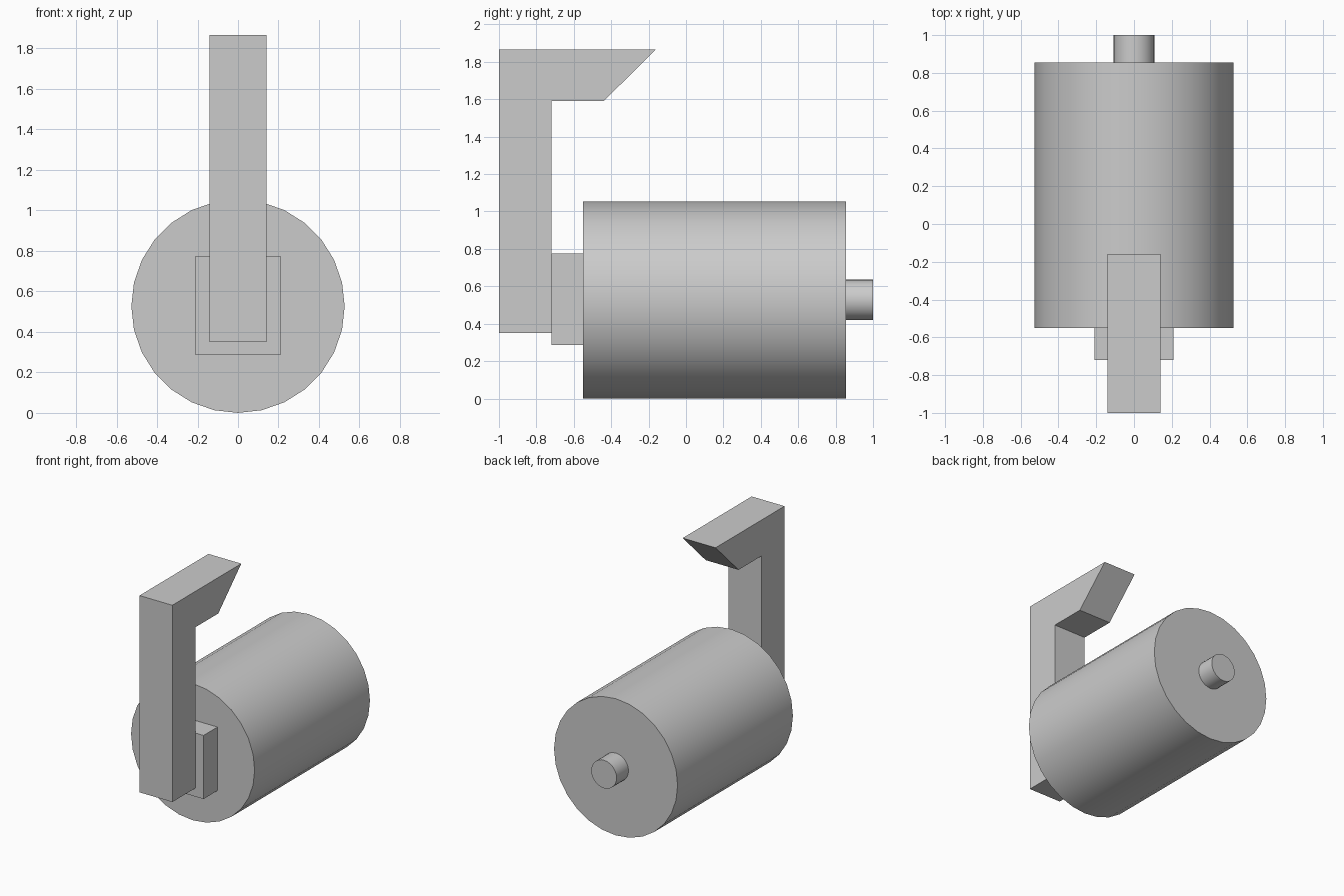
import bpy
import bmesh
import math

cube = bpy.data.objects.get("Cube")
if cube:
    bpy.data.objects.remove(cube, do_unlink=True)

grey = bpy.data.materials.new("plain grey")
grey.use_nodes = True
COLOUR = (0.6, 0.6, 0.6, 1)
grey.diffuse_color = COLOUR
grey.node_tree.nodes["Principled BSDF"].inputs["Base Color"].default_value = COLOUR

AXIS_Z = 0.527


def extrude_profile(name, points, half_width):
    """Side profile of (y, z) points, extruded evenly about x = 0."""
    bm = bmesh.new()
    face = bm.faces.new([bm.verts.new((-half_width, y, z)) for y, z in points])
    result = bmesh.ops.extrude_face_region(bm, geom=[face])
    moved = [v for v in result["geom"] if isinstance(v, bmesh.types.BMVert)]
    bmesh.ops.translate(bm, verts=moved, vec=(2 * half_width, 0, 0))
    bmesh.ops.recalc_face_normals(bm, faces=bm.faces)
    mesh = bpy.data.meshes.new(name)
    bm.to_mesh(mesh)
    bm.free()
    obj = bpy.data.objects.new(name, mesh)
    bpy.context.collection.objects.link(obj)
    mesh.materials.append(grey)


def cylinder(name, radius, y0, y1):
    """Smooth-sided cylinder lying along y."""
    bpy.ops.mesh.primitive_cylinder_add(
        vertices=28, radius=radius, depth=y1 - y0,
        location=(0, (y0 + y1) / 2, AXIS_Z), rotation=(math.pi / 2, 0, math.pi / 2 * 0))
    obj = bpy.context.object
    obj.name = name
    bpy.ops.object.transform_apply(location=False, rotation=True, scale=False)
    bpy.ops.object.shade_smooth_by_angle(angle=math.radians(30))
    obj.data.materials.append(grey)


# Main drum and the short axle at its back
cylinder("drum", AXIS_Z, -0.55, 0.855)
cylinder("axle", 0.108, 0.855, 1.0)

# Mounting block on the front of the drum
extrude_profile("mounting_block",
                [(-0.72, 0.285), (-0.55, 0.285), (-0.55, 0.775), (-0.72, 0.775)], 0.21)

# Upright arm with a hooked, bevelled top
extrude_profile("hook_arm",
                [(-1, 0.35), (-0.72, 0.35), (-0.72, 1.59),
                 (-0.44, 1.59), (-0.16, 1.867), (-1, 1.867)], 0.14)
